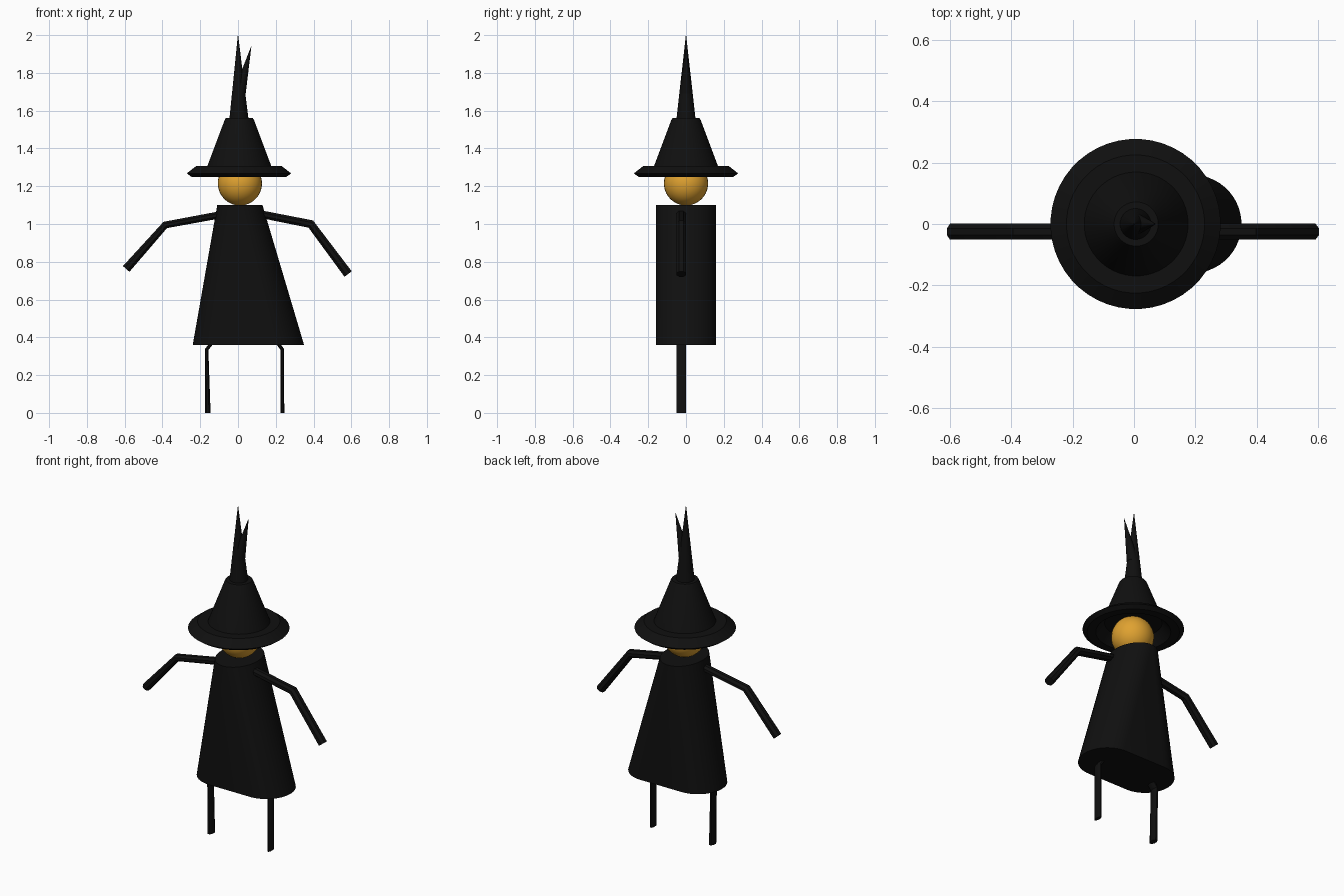
import bpy
import bmesh
from math import sin, cos, pi, radians, copysign
from mathutils import Vector

cube = bpy.data.objects.get("Cube")
if cube:
    bpy.data.objects.remove(cube, do_unlink=True)


def material(name, rgb):
    mat = bpy.data.materials.new(name)
    mat.use_nodes = True
    mat.diffuse_color = (*rgb, 1)
    bsdf = mat.node_tree.nodes["Principled BSDF"]
    bsdf.inputs["Base Color"].default_value = (*rgb, 1)
    return mat


black = material("black cloth", (0.005, 0.005, 0.005))
gold = material("golden skin", (0.74, 0.36, 0.03))


def finish(name, bm, mat, angle=35):
    bmesh.ops.recalc_face_normals(bm, faces=bm.faces)
    mesh = bpy.data.meshes.new(name)
    bm.to_mesh(mesh)
    bm.free()
    mesh.materials.append(mat)
    obj = bpy.data.objects.new(name, mesh)
    bpy.context.collection.objects.link(obj)
    bpy.ops.object.select_all(action='DESELECT')
    obj.select_set(True)
    bpy.context.view_layer.objects.active = obj
    bpy.ops.object.shade_smooth_by_angle(angle=radians(angle))
    return obj


def loft(name, rings, mat, closed=False):
    """Skin a list of rings; cap the ends, or join last to first when closed."""
    bm = bmesh.new()
    loops = [[bm.verts.new(p) for p in ring] for ring in rings]
    pairs = list(zip(loops, loops[1:]))
    if closed:
        pairs.append((loops[-1], loops[0]))
    else:
        bm.faces.new(loops[0])
        bm.faces.new(loops[-1])
    for a, b in pairs:
        n = len(a)
        for i in range(n):
            j = (i + 1) % n
            bm.faces.new((a[i], a[j], b[j], b[i]))
    return finish(name, bm, mat)


def oval(cx, z, rx, ry=None, stretch=0, n=48):
    """Horizontal oval; stretch pulls its two halves apart along x."""
    ry = rx if ry is None else ry
    angles = [2 * pi * (i + 0.5) / n for i in range(n)]
    return [(cx + rx * cos(a) + copysign(stretch, cos(a)), ry * sin(a), z)
            for a in angles]


def limb(name, path, widths, depth=0.026, y=-0.025, n=8):
    """Mitred tube along an x-z path, with its own half-width at each point."""
    pts = [Vector(p) for p in path]
    rings = []
    for i, p in enumerate(pts):
        before = (p - pts[i - 1]).normalized() if i else None
        after = (pts[i + 1] - p).normalized() if i < len(pts) - 1 else None
        tangent = ((before or after) + (after or before)).normalized()
        side = Vector((-tangent.y, tangent.x))
        scale = widths[i] / max(0.5, tangent.dot(before or after))
        ring = []
        for k in range(n):
            a = 2 * pi * (k + 0.5) / n
            q = p + side * scale * cos(a) / cos(pi / n)
            ring.append((q.x, y + depth * sin(a) / cos(pi / n), q.y))
        rings.append(ring)
    return loft(name, rings, black)


# Dress: wide stadium hem rising to a narrow oval collar
loft("dress", [
    oval(0.055, 0.36, 0.16, 0.16, 0.135),
    oval(0.01, 1.10, 0.12, 0.16),
], black)

# Head
bm = bmesh.new()
bmesh.ops.create_uvsphere(bm, u_segments=32, v_segments=20, radius=0.117)
bmesh.ops.translate(bm, verts=bm.verts, vec=(0.01, 0, 1.215))
finish("head", bm, gold, 60)

# Hat brim: an open ring
brim = [(0.277, 1.268), (0.225, 1.308), (0.155, 1.308), (0.205, 1.25), (0.252, 1.25)]
loft("hat_brim", [oval(0.005, z, r) for r, z in brim], black, closed=True)

# Hat crown
crown = [(0.17, 1.306), (0.078, 1.55), (0.072, 1.56)]
loft("hat_crown", [oval(0.007, z, r) for r, z in crown], black)

# Forked hat tip
loft("hat_tip", [oval(0.005, 1.555, 0.051, n=24), oval(0, 2.0, 0.0008, n=24)], black)
loft("hat_tip_fork", [oval(0.006, 1.69, 0.035, n=24),
                      oval(0.07, 1.94, 0.0008, n=24)], black)

# Arms
limb("left_arm", [(0.08, 1.06), (0.385, 1.0), (0.583, 0.735)], [0.02, 0.021, 0.024])
limb("right_arm", [(-0.06, 1.055), (-0.385, 0.995), (-0.592, 0.762)],
     [0.019, 0.018, 0.023])

# Legs, bending inward under the hem
limb("left_leg", [(0.235, 0), (0.235, 0.335), (0.215, 0.362), (0.15, 0.45)],
     [0.01, 0.009, 0.009, 0.009])
limb("right_leg", [(-0.16, 0), (-0.166, 0.335), (-0.145, 0.362), (-0.08, 0.45)],
     [0.015, 0.009, 0.009, 0.009])
